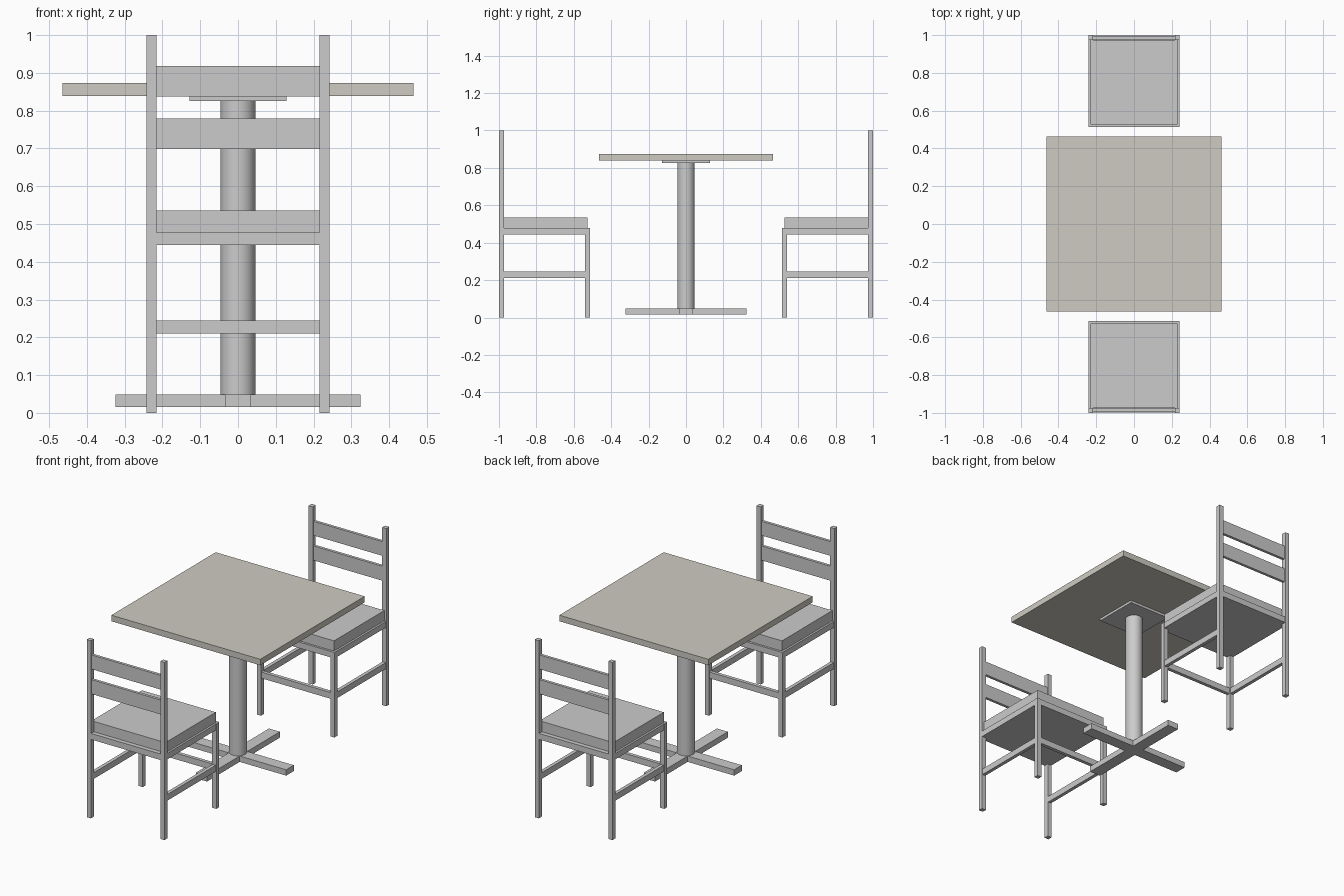
import bpy, bmesh, math

if "Cube" in bpy.data.objects:
    bpy.data.objects.remove(bpy.data.objects["Cube"])


def finish(name, bm):
    bmesh.ops.recalc_face_normals(bm, faces=bm.faces)
    me = bpy.data.meshes.new(name)
    bm.to_mesh(me)
    bm.free()
    ob = bpy.data.objects.new(name, me)
    bpy.context.collection.objects.link(ob)
    return ob


def box(name, x, y, z):
    """Box from (min, max) ranges on each axis."""
    bm = bmesh.new()
    bmesh.ops.create_cube(bm, size=1)
    for v in bm.verts:
        v.co = [r[0] if c < 0 else r[1] for c, r in zip(v.co, (x, y, z))]
    return finish(name, bm)


# Table top
top = box("table_top", (-0.464, 0.464), (-0.464, 0.464), (0.839, 0.873))
mat = bpy.data.materials.new("pale_top")
mat.diffuse_color = (0.62, 0.60, 0.54, 1)
mat.use_nodes = True
mat.node_tree.nodes["Principled BSDF"].inputs["Base Color"].default_value = mat.diffuse_color
top.data.materials.append(mat)

# Mounting plate and column
box("mounting_plate", (-0.128, 0.128), (-0.128, 0.128), (0.825, 0.839))
bpy.ops.mesh.primitive_cylinder_add(vertices=48, radius=0.046, depth=0.776,
                                    location=(0, 0, 0.437))
column = bpy.context.object
column.name = "column"
bpy.ops.object.shade_smooth_by_angle(angle=math.radians(40))

# Cross-shaped base, one extruded outline
a, w = 0.324, 0.034
arm = [(a, -w), (a, w), (w, w)]
outline = []
for k in range(4):
    c, s = round(math.cos(k * math.pi / 2)), round(math.sin(k * math.pi / 2))
    outline += [(c * x - s * y, s * x + c * y) for x, y in arm]
bm = bmesh.new()
face = bm.faces.new([bm.verts.new((x, y, 0.016)) for x, y in outline])
ext = bmesh.ops.extrude_face_region(bm, geom=[face], use_keep_orig=True)
bmesh.ops.translate(bm, vec=(0, 0, 0.033),
                    verts=[g for g in ext["geom"] if isinstance(g, bmesh.types.BMVert)])
finish("cross_base", bm)


# Chairs, s = +1 behind the table, -1 in front of it
def chair(tag, s):
    def part(name, x, y, z):
        return box(f"{tag}_{name}", x, sorted((s * y[0], s * y[1])), z)

    # Legs, back posts and side rails
    for side, m in (("left", -1), ("right", 1)):
        leg_x = sorted((m * 0.216, m * 0.242))
        part(f"{side}_back_post", leg_x, (0.974, 1.0), (0, 1.0))
        part(f"{side}_front_leg", leg_x, (0.513, 0.539), (0, 0.479))
        rail_x = sorted((m * 0.219, m * 0.239))
        part(f"{side}_side_rail", rail_x, (0.539, 0.974), (0.21, 0.245))
    part("front_rail", (-0.216, 0.216), (0.516, 0.536), (0.21, 0.245))
    # Seat frame and cushion
    part("seat_frame", (-0.241, 0.241), (0.514, 0.999), (0.444, 0.478))
    part("seat_cushion", (-0.23, 0.23), (0.526, 0.974), (0.477, 0.536))
    # Back slats
    for i, z in enumerate(((0.698, 0.779), (0.838, 0.918))):
        part(f"back_slat_{i + 1}", (-0.217, 0.217), (0.978, 0.994), z)


chair("rear_chair", 1)
chair("near_chair", -1)
